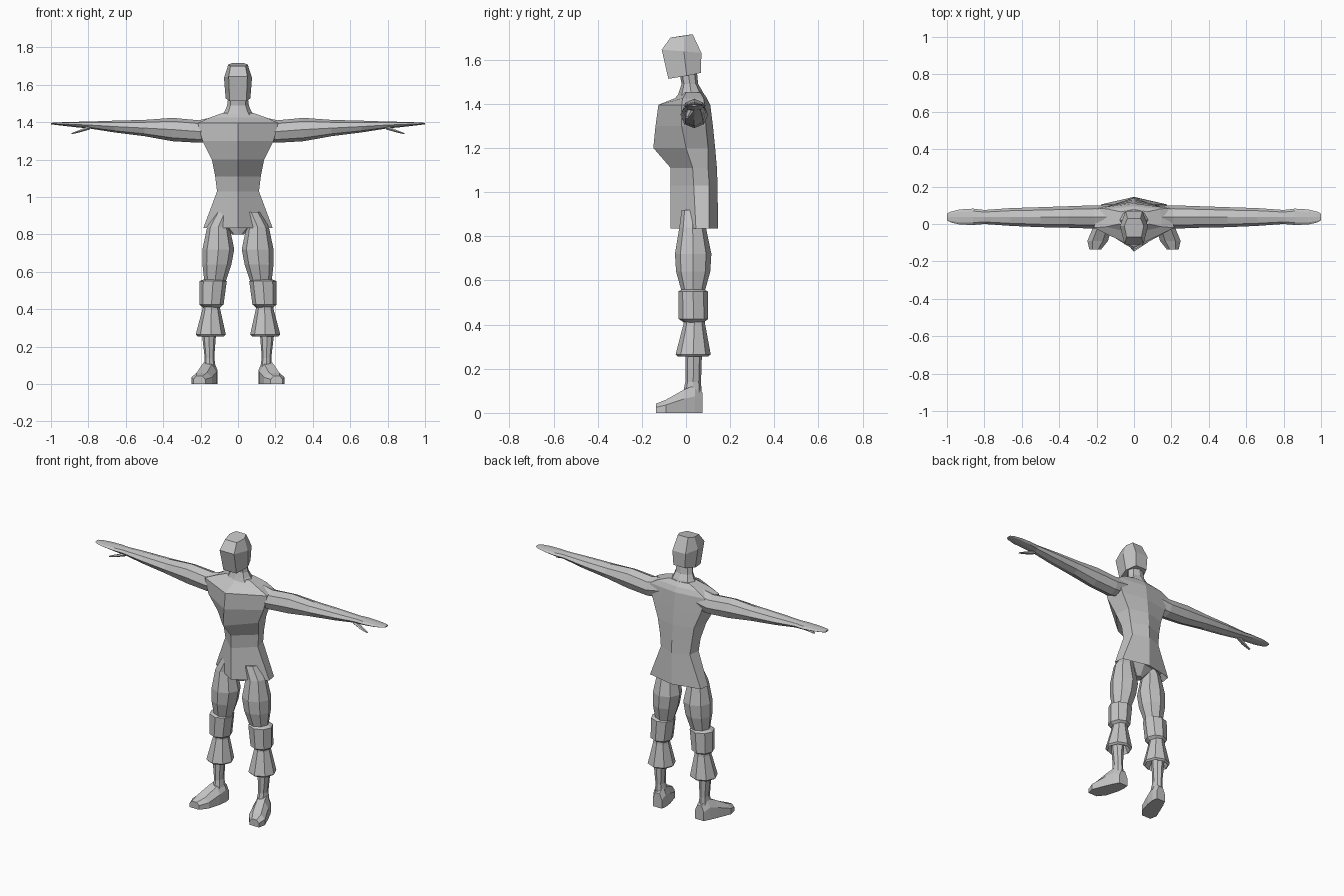
import bpy, bmesh, math
from mathutils import Vector

grey = bpy.data.materials.new("plain grey")
grey.diffuse_color = (0.55, 0.55, 0.55, 1)


def loft(name, rings, mirror=False):
    """Skin a list of equal-length point rings, cap both ends."""
    bm = bmesh.new()
    rows = [[bm.verts.new(p) for p in r] for r in rings]
    n = len(rows[0])
    for a, b in zip(rows, rows[1:]):
        for i in range(n):
            j = (i + 1) % n
            bm.faces.new((a[i], a[j], b[j], b[i]))
    bm.faces.new(rows[0][::-1])
    bm.faces.new(rows[-1])
    bmesh.ops.recalc_face_normals(bm, faces=bm.faces)
    me = bpy.data.meshes.new(name)
    bm.to_mesh(me)
    bm.free()
    me.materials.append(grey)
    ob = bpy.data.objects.new(name, me)
    bpy.context.collection.objects.link(ob)
    if mirror:
        ob.modifiers.new("mirror", 'MIRROR').use_mirror_merge = False
    return ob


def flat_ring(z, x0, x1, y0, y1, n=8):
    """Horizontal oval ring filling the given x and y extents."""
    return [Vector(((x0 + x1) / 2 + (x1 - x0) / 2 * math.cos(t),
                    (y0 + y1) / 2 + (y1 - y0) / 2 * math.sin(t), z))
            for t in (2 * math.pi * i / n for i in range(n))]


def arm_ring(x, z0, z1, y0, y1, n=8):
    """Upright oval ring across the arm."""
    return [Vector((x, p.x, p.y)) for p in flat_ring(0, y0, y1, z0, z1, n)]


def body_ring(z, front, sx, sy, bx, by, back):
    """Six-sided torso ring with a ridge at front and back."""
    return [Vector(p) for p in ((0, front, z), (sx, sy, z), (bx, by, z),
                                (0, back, z), (-bx, by, z), (-sx, sy, z))]


# tunic: recessed underside, flared hem, waist, chest, shoulders
loft("tunic", [body_ring(*r) for r in (
    (0.87, -0.05, 0.155, 0.045, 0.15, 0.095, 0.125),
    (0.835, -0.07, 0.185, 0.045, 0.175, 0.105, 0.145),
    (1.03, -0.07, 0.112, 0.035, 0.10, 0.105, 0.143),
    (1.11, -0.07, 0.122, 0.03, 0.11, 0.10, 0.14),
    (1.20, -0.148, 0.14, 0.0, 0.125, 0.10, 0.132),
    (1.30, -0.138, 0.19, -0.02, 0.165, 0.09, 0.122),
    (1.395, -0.125, 0.215, -0.02, 0.19, 0.085, 0.11),
    (1.425, -0.05, 0.15, -0.015, 0.14, 0.08, 0.095),
    (1.45, -0.03, 0.08, 0.0, 0.07, 0.065, 0.078))])

# neck
loft("neck", [flat_ring(*r) for r in (
    (1.43, -0.09, 0.09, -0.04, 0.085),
    (1.46, -0.07, 0.07, -0.03, 0.073),
    (1.49, -0.058, 0.058, -0.02, 0.055),
    (1.54, -0.052, 0.052, -0.03, 0.05))])


# head: six-sided block, each ring tilted from front to back
def head_ring(zf, zb, yf, yb, wf, ws, wb):
    ym, zm = (yf + yb) / 2 + 0.01, (zf + zb) / 2
    return [Vector(p) for p in ((-wf, yf, zf), (wf, yf, zf), (ws, ym, zm),
                                (wb, yb, zb), (-wb, yb, zb), (-ws, ym, zm))]


loft("head", [head_ring(*r) for r in (
    (1.513, 1.54, -0.08, 0.067, 0.045, 0.066, 0.04),
    (1.645, 1.63, -0.11, 0.07, 0.05, 0.075, 0.045),
    (1.70, 1.715, -0.07, 0.03, 0.04, 0.052, 0.035))])

# arms, flattening into hands
loft("arm", [arm_ring(*r) for r in (
    (0.12, 1.30, 1.43, -0.02, 0.095),
    (0.21, 1.29, 1.41, -0.025, 0.10),
    (0.35, 1.298, 1.423, -0.02, 0.095),
    (0.50, 1.325, 1.412, -0.017, 0.09),
    (0.66, 1.345, 1.408, -0.01, 0.085),
    (0.80, 1.367, 1.403, 0.0, 0.075),
    (0.86, 1.372, 1.402, -0.005, 0.082),
    (0.93, 1.38, 1.40, -0.003, 0.078),
    (0.98, 1.386, 1.398, 0.008, 0.066),
    (1.00, 1.389, 1.396, 0.02, 0.055))], True)

# thumbs hanging under the hands
loft("thumb", [arm_ring(*r, 6) for r in (
    (0.79, 1.36, 1.385, 0.005, 0.04),
    (0.84, 1.346, 1.362, -0.003, 0.025),
    (0.89, 1.335, 1.342, -0.003, 0.012))], True)

# thighs
loft("thigh", [flat_ring(*r) for r in (
    (0.92, 0.02, 0.12, -0.02, 0.075),
    (0.84, 0.045, 0.165, -0.03, 0.09),
    (0.72, 0.02, 0.19, -0.05, 0.115),
    (0.64, 0.035, 0.19, -0.045, 0.11),
    (0.55, 0.065, 0.18, -0.02, 0.085),
    (0.50, 0.075, 0.18, -0.02, 0.085))], True)

# hips joining the thighs under the tunic
loft("hips", [flat_ring(0.90, -0.14, 0.14, -0.03, 0.11),
              flat_ring(0.80, -0.03, 0.03, 0.0, 0.06)])

# knee bands
loft("knee_band", [flat_ring(*r) for r in (
    (0.56, 0.08, 0.18, -0.015, 0.08),
    (0.55, 0.06, 0.207, -0.035, 0.10),
    (0.425, 0.077, 0.207, -0.033, 0.10),
    (0.41, 0.095, 0.188, -0.01, 0.08))], True)

# flared trouser cuffs, hollow below
loft("trouser_cuff", [flat_ring(*r) for r in (
    (0.43, 0.097, 0.187, -0.01, 0.085),
    (0.40, 0.095, 0.19, -0.012, 0.087),
    (0.265, 0.065, 0.226, -0.047, 0.112),
    (0.255, 0.075, 0.215, -0.037, 0.10),
    (0.30, 0.10, 0.195, -0.01, 0.085))], True)

# shins
loft("shin", [flat_ring(*r) for r in (
    (0.32, 0.115, 0.195, -0.005, 0.075),
    (0.26, 0.118, 0.192, -0.003, 0.072),
    (0.14, 0.127, 0.178, -0.003, 0.068),
    (0.06, 0.115, 0.185, -0.02, 0.073))], True)


# feet turned outwards: y, middle x, half width, height
def foot_ring(y, x, w, h):
    return [Vector(p) for p in ((x - w, y, 0), (x + w, y, 0), (x + w, y, h * 0.6),
                                (x + w * 0.5, y, h), (x - w * 0.5, y, h), (x - w, y, h * 0.6))]


loft("foot", [foot_ring(*r) for r in (
    (0.075, 0.145, 0.03, 0.09),
    (0.04, 0.152, 0.042, 0.125),
    (-0.01, 0.166, 0.05, 0.105),
    (-0.09, 0.194, 0.055, 0.06),
    (-0.135, 0.207, 0.032, 0.042))], True)
